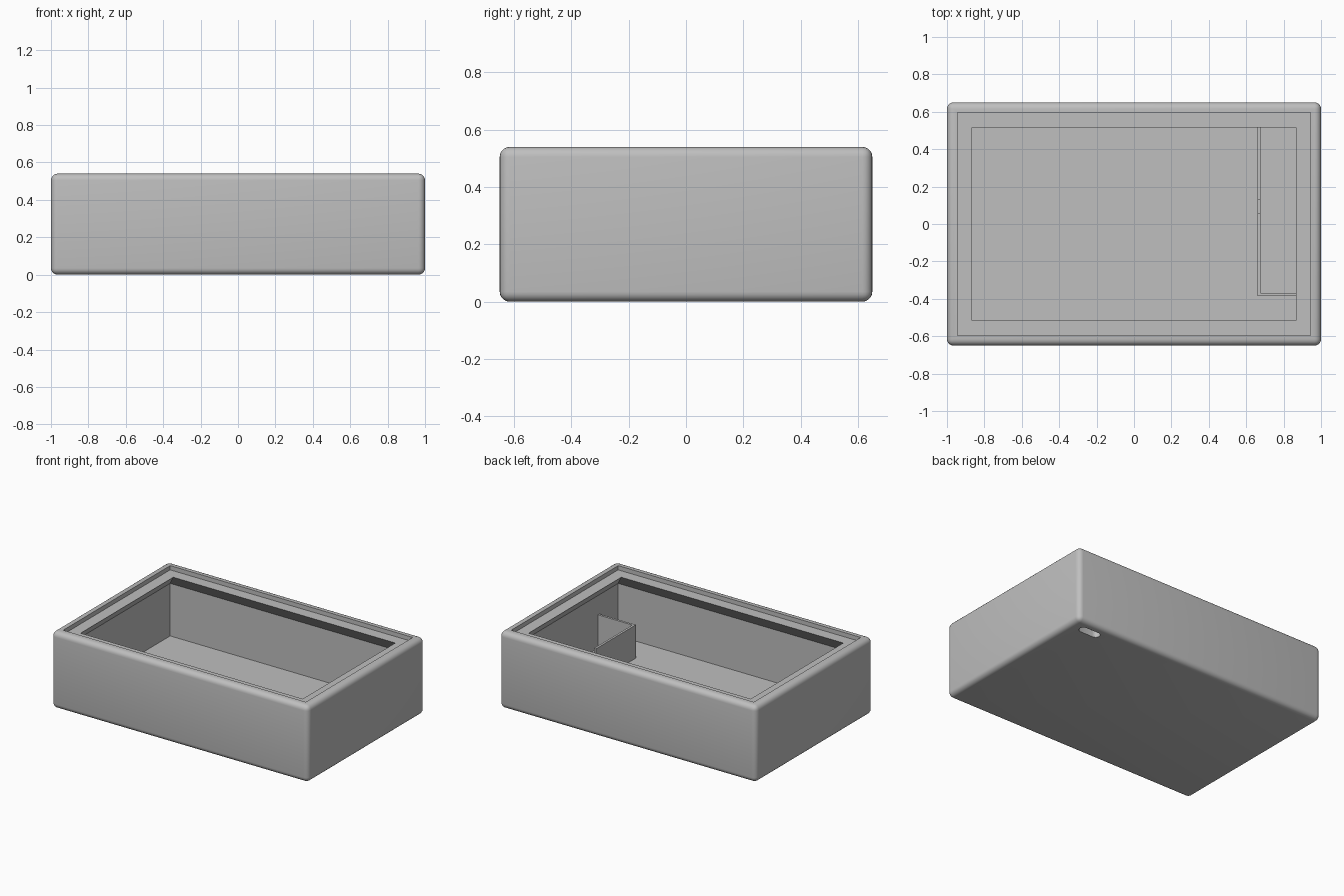
import bpy
import bmesh
import math
from mathutils import Vector

old = bpy.data.objects.get("Cube")
if old:
    bpy.data.objects.remove(old, do_unlink=True)

LENGTH, WIDTH, HEIGHT = 2.0, 1.3, 0.54
ROUND = 0.035
WALL = 0.055            # side wall thickness
LIP = 0.135             # wall plus the inward lip
FLOOR = 0.045
LIP_TOP, LIP_BOTTOM = 0.51, 0.415

grey = bpy.data.materials.new("plain_grey")
grey.use_nodes = True
colour = (0.52, 0.52, 0.52, 1)
grey.diffuse_color = colour
grey.node_tree.nodes["Principled BSDF"].inputs["Base Color"].default_value = colour


def add_object(name, bm):
    bmesh.ops.recalc_face_normals(bm, faces=bm.faces)
    mesh = bpy.data.meshes.new(name)
    bm.to_mesh(mesh)
    bm.free()
    obj = bpy.data.objects.new(name, mesh)
    mesh.materials.append(grey)
    bpy.context.collection.objects.link(obj)
    return obj


def loft(name, rings):
    """Closed solid through rings of points with equal counts."""
    bm = bmesh.new()
    loops = [[bm.verts.new(p) for p in ring] for ring in rings]
    for a, b in zip(loops, loops[1:]):
        for i in range(len(a)):
            j = (i + 1) % len(a)
            bm.faces.new((a[i], a[j], b[j], b[i]))
    bm.faces.new(loops[0])
    bm.faces.new(loops[-1])
    return add_object(name, bm)


def rectangle(inset, z):
    x, y = LENGTH / 2 - inset, WIDTH / 2 - inset
    return [(-x, -y, z), (x, -y, z), (x, y, z), (-x, y, z)]


def extrude(name, profile, offset):
    shift = Vector(offset)
    return loft(name, [profile, [Vector(p) + shift for p in profile]])


def activate(obj):
    bpy.ops.object.select_all(action="DESELECT")
    obj.select_set(True)
    bpy.context.view_layer.objects.active = obj


def cut(obj, cutter):
    mod = obj.modifiers.new("cut", "BOOLEAN")
    mod.operation = "DIFFERENCE"
    mod.solver = "EXACT"
    mod.object = cutter
    activate(obj)
    bpy.ops.object.modifier_apply(modifier=mod.name)
    bpy.data.objects.remove(cutter, do_unlink=True)


# Rounded outer block
box = loft("open_box", [rectangle(0, 0), rectangle(0, HEIGHT)])
bevel = box.modifiers.new("round_edges", "BEVEL")
bevel.width = ROUND
bevel.segments = 5
activate(box)
bpy.ops.object.modifier_apply(modifier=bevel.name)

# Cavity with a sloped overhang under the lip, and the lid recess on top
cut(box, loft("cavity_cutter", [
    rectangle(WALL, FLOOR), rectangle(WALL, LIP_BOTTOM),
    rectangle(LIP, LIP_TOP), rectangle(LIP, HEIGHT + 0.1)]))
cut(box, loft("recess_cutter", [rectangle(WALL, LIP_TOP), rectangle(WALL, HEIGHT + 0.1)]))

# Cable slot with round ends through the floor
slot = []
radius, half = 0.03, 0.05
for side in (1, -1):
    for k in range(9):
        a = math.radians(-90 + 22.5 * k)
        slot.append((0.84 + side * (half + radius * math.cos(a)),
                     0.563 + side * radius * math.sin(a), -0.1))
cut(box, extrude("slot_cutter", slot, (0, 0, 0.2)))

activate(box)
bpy.ops.object.shade_smooth_by_angle(angle=math.radians(30))

# Long partition with a cable notch in its top edge
low, top, notch = FLOOR - 0.005, 0.28, 0.18
front, back = -0.385, 0.6
outline = [(front, low), (back, low), (back, top), (0.13, top),
           (0.13, notch), (0.06, notch), (0.06, top), (front, top)]
extrude("long_partition", [(0.66, y, z) for y, z in outline], (0.016, 0, 0))

# Short partition joining it to the side wall
outline = [(0.676, low), (0.95, low), (0.95, top), (0.676, top)]
extrude("short_partition", [(x, front, z) for x, z in outline], (0, 0.016, 0))
